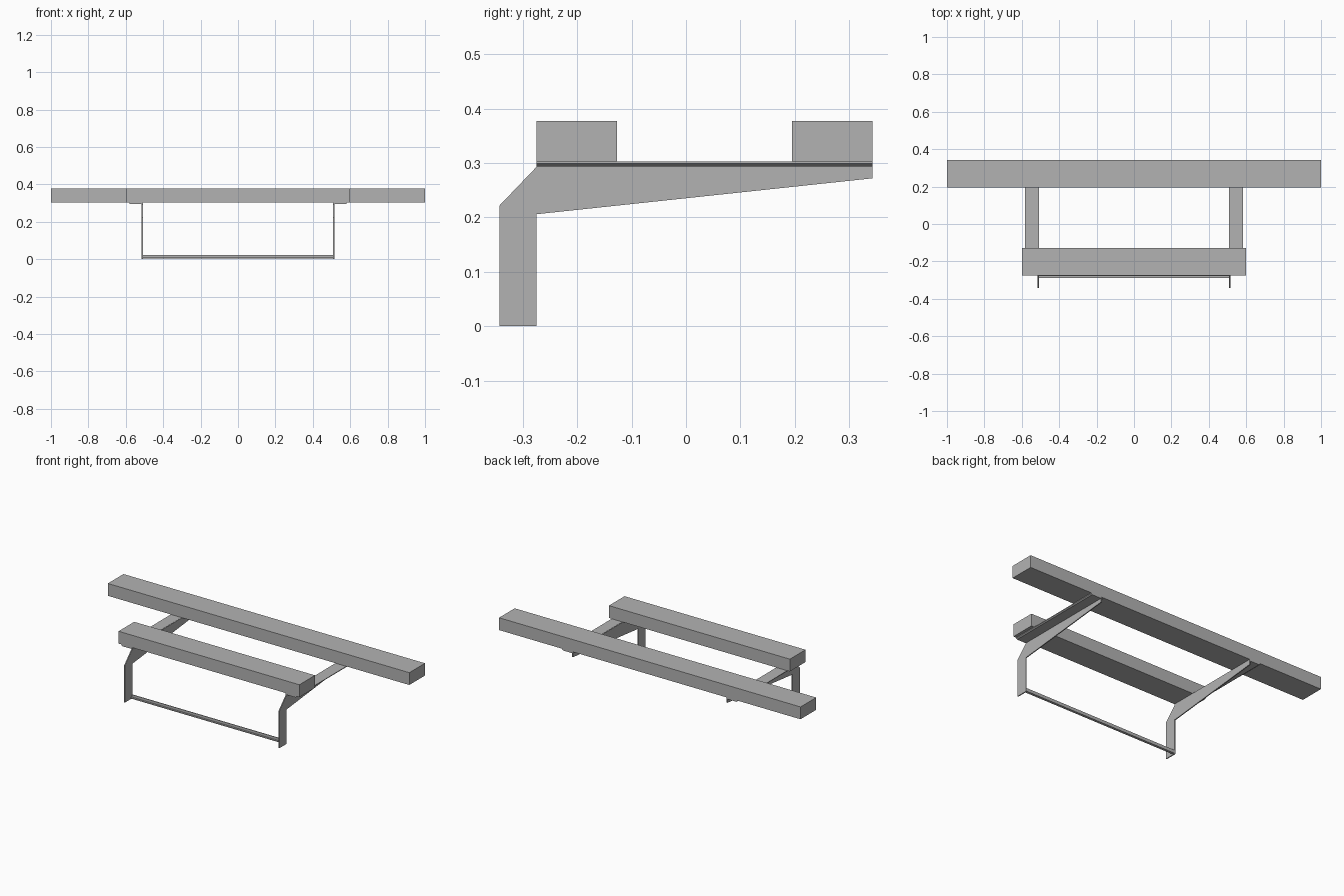
import bpy
import bmesh

if "Cube" in bpy.data.objects:
    bpy.data.objects.remove(bpy.data.objects["Cube"])

grey = bpy.data.materials.new("plain_grey")
grey.use_nodes = True
grey.diffuse_color = (0.45, 0.45, 0.45, 1)
grey.node_tree.nodes["Principled BSDF"].inputs["Base Color"].default_value = grey.diffuse_color


def prism(name, profile, axis, start, end):
    """Extrude a flat profile along the x or y axis."""
    bm = bmesh.new()
    place = (lambda p, t: (t, p[0], p[1])) if axis == "x" else (lambda p, t: (p[0], t, p[1]))
    face = bm.faces.new([bm.verts.new(place(p, start)) for p in profile])
    moved = bmesh.ops.extrude_face_region(bm, geom=[face])["geom"]
    step = end - start
    offset = (step, 0, 0) if axis == "x" else (0, step, 0)
    bmesh.ops.translate(bm, vec=offset, verts=[v for v in moved if isinstance(v, bmesh.types.BMVert)])
    bmesh.ops.recalc_face_normals(bm, faces=bm.faces)
    mesh = bpy.data.meshes.new(name)
    bm.to_mesh(mesh)
    bm.free()
    mesh.materials.append(grey)
    obj = bpy.data.objects.new(name, mesh)
    bpy.context.collection.objects.link(obj)
    return obj


def beam(name, half_length, y0, y1):
    prism(name, [(y0, 0.303), (y1, 0.303), (y1, 0.377), (y0, 0.377)], "x", -half_length, half_length)


# Timber beams
beam("front_beam", 0.6, -0.275, -0.127)
beam("back_beam", 1.0, 0.195, 0.343)

# Bent side plates with a folded top flange pointing outward
plate = [(-0.343, 0), (-0.275, 0), (-0.275, 0.206), (0.343, 0.272),
         (0.343, 0.302), (-0.275, 0.302), (-0.275, 0.293), (-0.343, 0.222)]
for side, s in (("left", 1), ("right", -1)):
    prism(side + "_bracket_plate", plate, "x", s * 0.509, s * 0.515)
    flange = [(s * 0.512, 0.294), (s * 0.575, 0.294), (s * 0.582, 0.299),
              (s * 0.582, 0.303), (s * 0.512, 0.303)]
    prism(side + "_bracket_flange", flange, "y", -0.275, 0.343)

# Angle bar joining the feet
angle = [(-0.29, 0.004), (-0.275, 0.004), (-0.275, 0.023),
         (-0.279, 0.023), (-0.279, 0.008), (-0.29, 0.008)]
prism("foot_crossbar", angle, "x", -0.51, 0.51)
